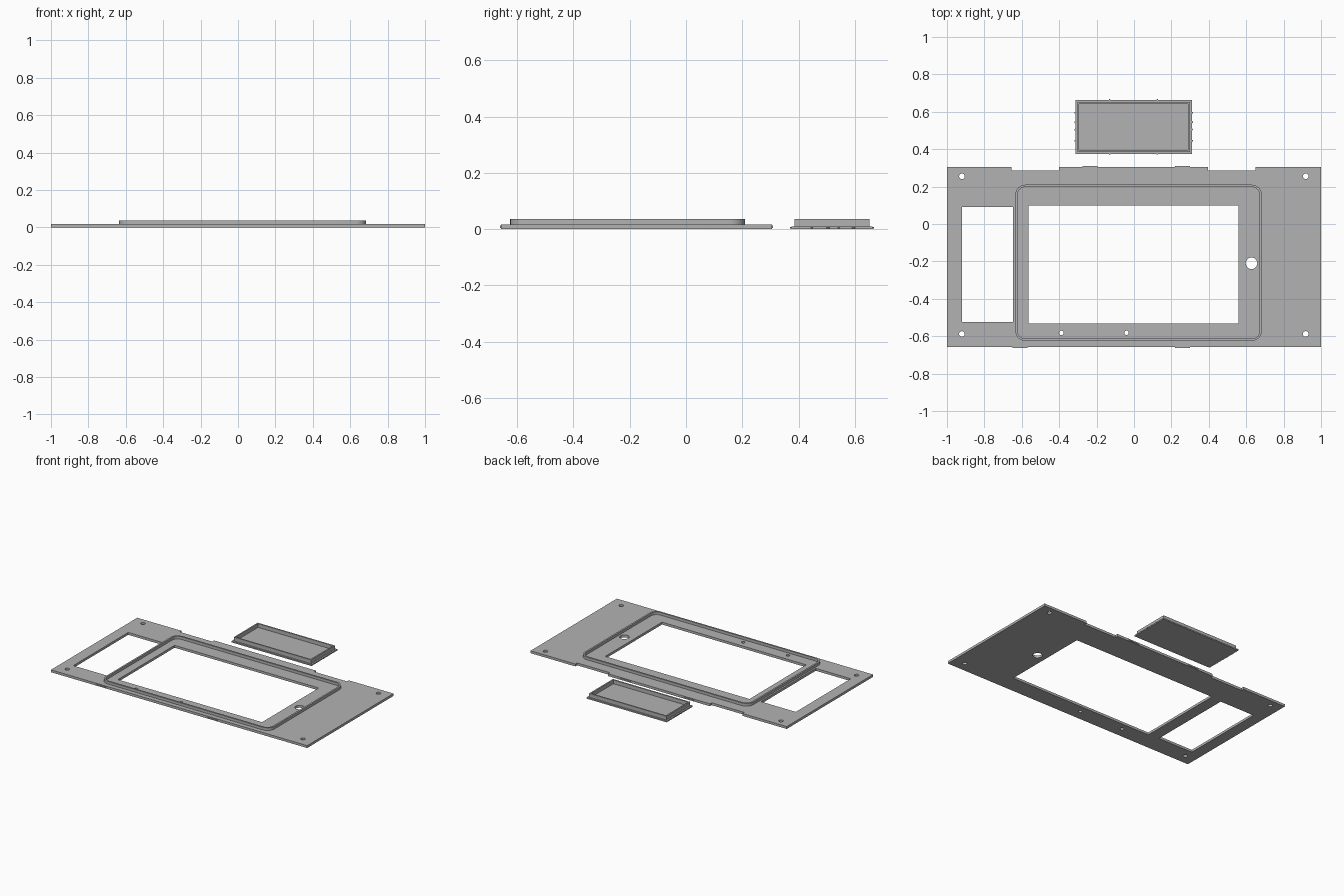
import bpy, bmesh
from math import sin, cos, pi, radians

if "Cube" in bpy.data.objects:
    bpy.data.objects.remove(bpy.data.objects["Cube"])

grey = bpy.data.materials.new("plain_grey")
grey.use_nodes = True
colour = (0.45, 0.45, 0.45, 1)
grey.diffuse_color = colour
grey.node_tree.nodes["Principled BSDF"].inputs["Base Color"].default_value = colour


def rect(x0, x1, y0, y1):
    return [(x0, y0), (x1, y0), (x1, y1), (x0, y1)]


def rounded(x0, x1, y0, y1, r, steps=8):
    corners = [(x1 - r, y1 - r), (x0 + r, y1 - r), (x0 + r, y0 + r), (x1 - r, y0 + r)]
    return [(cx + r * cos((q + i / steps) * pi / 2), cy + r * sin((q + i / steps) * pi / 2))
            for q, (cx, cy) in enumerate(corners) for i in range(steps + 1)]


def circle(x, y, r, n=24):
    return [(x + r * cos(2 * pi * i / n), y + r * sin(2 * pi * i / n)) for i in range(n)]


def sheet(name, loops, z0, z1):
    """Extrude an outline; every loop after the first is a hole."""
    curve = bpy.data.curves.new(name + "_outline", "CURVE")
    curve.dimensions = "2D"
    curve.fill_mode = "BOTH"
    curve.extrude = (z1 - z0) / 2
    for loop in loops:
        spline = curve.splines.new("POLY")
        spline.points.add(len(loop) - 1)
        for point, (x, y) in zip(spline.points, loop):
            point.co = (x, y, 0, 1)
        spline.use_cyclic_u = True
    helper = bpy.data.objects.new(name + "_outline", curve)
    bpy.context.scene.collection.objects.link(helper)
    bpy.context.view_layer.update()
    graph = bpy.context.evaluated_depsgraph_get()
    mesh = bpy.data.meshes.new_from_object(helper.evaluated_get(graph))
    bpy.data.objects.remove(helper)
    bm = bmesh.new()
    bm.from_mesh(mesh)
    bmesh.ops.remove_doubles(bm, verts=bm.verts, dist=1e-5)
    bmesh.ops.translate(bm, verts=bm.verts, vec=(0, 0, (z0 + z1) / 2))
    bmesh.ops.recalc_face_normals(bm, faces=bm.faces)
    bm.to_mesh(mesh)
    bm.free()
    mesh.name = name
    mesh.materials.clear()
    mesh.materials.append(grey)
    obj = bpy.data.objects.new(name, mesh)
    bpy.context.scene.collection.objects.link(obj)
    bpy.ops.object.select_all(action="DESELECT")
    obj.select_set(True)
    bpy.context.view_layer.objects.active = obj
    bpy.ops.object.shade_smooth_by_angle(angle=radians(30))
    return obj


# Face plate: notched back edge, two windows, screw holes and button hole
back, front, notch = 0.305, -0.657, 0.285
outline = [(-1, front), (1, front), (1, back), (0.65, back), (0.65, notch), (0.395, notch),
           (0.395, back), (-0.4, back), (-0.4, notch), (-0.655, notch), (-0.655, back), (-1, back)]
holes = [rect(-0.92, -0.647, -0.523, 0.09), rect(-0.565, 0.56, -0.532, 0.1),
         circle(0.628, -0.21, 0.031)]
holes += [circle(x, y, 0.015) for x in (-0.92, 0.918) for y in (-0.588, 0.255)]
holes += [circle(x, -0.582, 0.012) for x in (-0.388, -0.04)]
plate_top, rim_top = 0.017, 0.036
sheet("face_plate", [outline] + holes, 0, plate_top)

# Raised rim around the main window
sheet("screen_rim", [rounded(-0.635, 0.684, -0.625, 0.21, 0.055),
                     rounded(-0.623, 0.672, -0.613, 0.198, 0.043)], plate_top, rim_top)

# Snap tabs on the front and back edges
for label, y, starts in (("front", front, (-0.65, 0.22)), ("back", back, (-0.275, 0.22))):
    for side, x in zip(("right", "left"), starts):
        sheet(f"{label}_{side}_tab", [rect(x, x + 0.08, y - 0.005, y + 0.005)], 0.004, 0.012)

# Separate cover: base with flange, and an upright wall
sheet("cover_base", [rect(-0.314, 0.311, 0.375, 0.663)], 0, 0.009)
sheet("cover_wall", [rect(-0.303, 0.3, 0.386, 0.652), rect(-0.293, 0.29, 0.396, 0.642)],
      0.009, rim_top)

# Small snap bumps on the cover flange
for i, y in enumerate((0.445, 0.505, 0.545, 0.595)):
    for side, x in (("right", -0.314), ("left", 0.311)):
        sheet(f"cover_{side}_bump_{i + 1}", [circle(x, y, 0.005, 8)], 0.002, 0.007)
for i, x in enumerate((-0.13, 0.125)):
    for side, y in (("front", 0.375), ("back", 0.663)):
        sheet(f"cover_{side}_bump_{i + 1}", [circle(x, y, 0.005, 8)], 0.002, 0.007)
